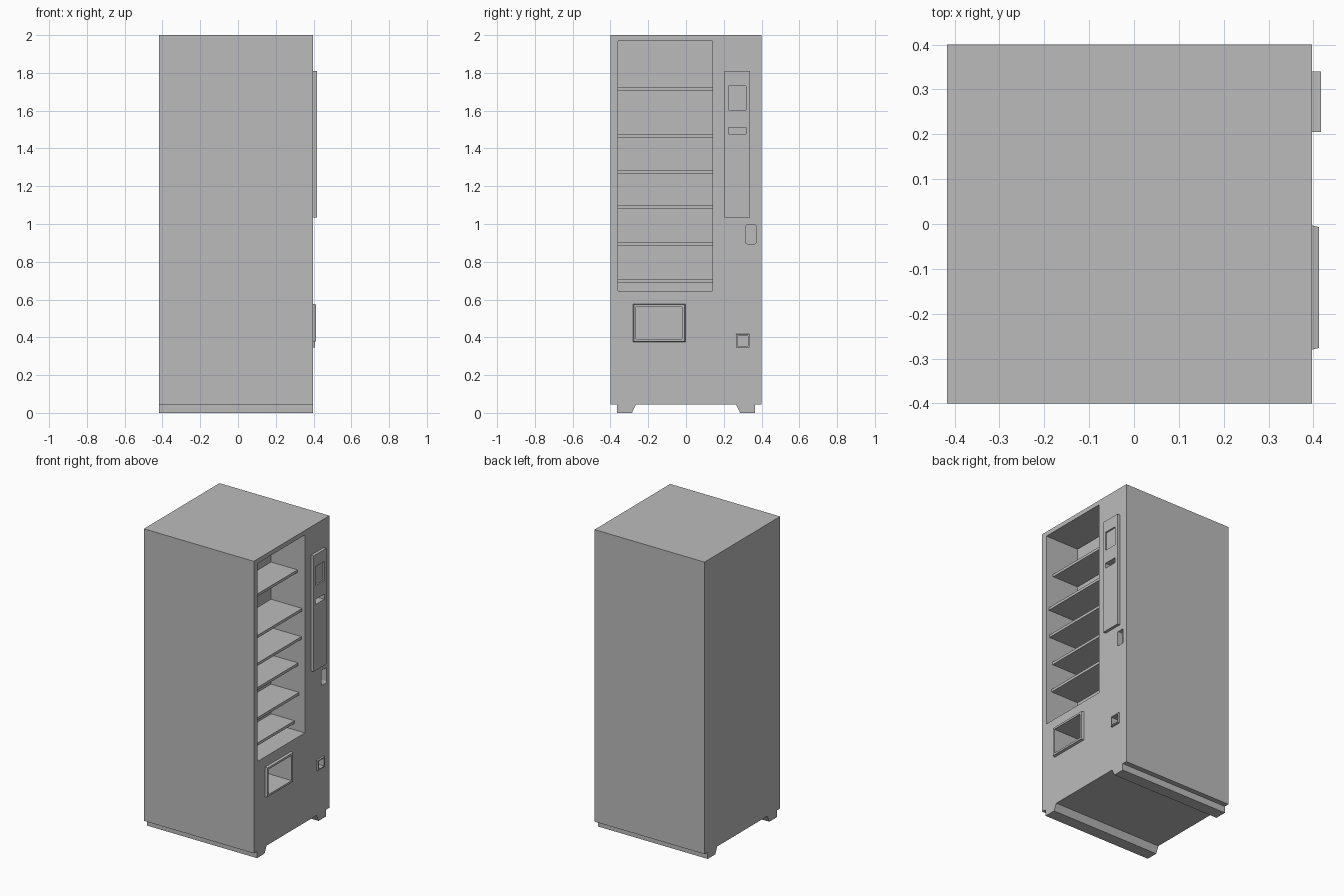
import bpy
import bmesh

cube = bpy.data.objects.get("Cube")
if cube:
    bpy.data.objects.remove(cube, do_unlink=True)

GREY = (0.5, 0.5, 0.5, 1)
grey = bpy.data.materials.new("plain grey")
grey.use_nodes = True
grey.diffuse_color = GREY
grey.node_tree.nodes["Principled BSDF"].inputs["Base Color"].default_value = GREY

BACK, FACE, PROUD = -0.417, 0.397, 0.417


def finish(name, bm):
    bmesh.ops.recalc_face_normals(bm, faces=bm.faces)
    mesh = bpy.data.meshes.new(name)
    bm.to_mesh(mesh)
    bm.free()
    mesh.materials.append(grey)
    obj = bpy.data.objects.new(name, mesh)
    bpy.context.collection.objects.link(obj)
    return obj


def box(name, x, y, z, taper=0, round_corners=0):
    """Box from (low, high) ranges; taper shrinks the +x face."""
    bm = bmesh.new()
    bmesh.ops.create_cube(bm, size=1)
    for v in bm.verts:
        inset = taper if v.co.x > 0 else 0
        sy, sz = (1 if v.co.y > 0 else -1), (1 if v.co.z > 0 else -1)
        v.co = (x[v.co.x > 0], y[sy > 0] - sy * inset, z[sz > 0] - sz * inset)
    if round_corners:
        edges = [e for e in bm.edges if abs(e.verts[0].co.x - e.verts[1].co.x) > 1e-4]
        bmesh.ops.bevel(bm, geom=edges, offset=round_corners, segments=3,
                        profile=0.5, affect='EDGES')
    return finish(name, bm)


def cut(target, cutter):
    mod = target.modifiers.new("cut", 'BOOLEAN')
    mod.operation, mod.solver, mod.object = 'DIFFERENCE', 'EXACT', cutter
    with bpy.context.temp_override(object=target, active_object=target,
                                   selected_objects=[target]):
        bpy.ops.object.modifier_apply(modifier=mod.name)


def recess(targets, depth, y, z, face=FACE, round_corners=0):
    """Sink a rectangular pocket into the machine's face."""
    cutter = box("cutter", (face - depth, 0.5), y, z, round_corners=round_corners)
    for target in targets:
        cut(target, cutter)
    bpy.data.objects.remove(cutter, do_unlink=True)


# Cabinet and the raised parts on its face
cabinet = box("cabinet", (BACK, FACE), (-0.4, 0.4), (0.045, 2))
panel = box("control_panel", (FACE, PROUD), (0.205, 0.34), (1.035, 1.81))
tray_frame = box("pickup_frame", (FACE, 0.413), (-0.28, -0.003), (0.375, 0.577), taper=0.004)
coin_frame = box("coin_return_frame", (FACE, 0.408), (0.264, 0.337), (0.345, 0.417), taper=0.002)

# Pockets: display, pickup, coin return, lock handle, screen, note slot
recess([cabinet], 0.25, (-0.36, 0.14), (0.645, 1.97))
recess([cabinet, tray_frame], 0.25, (-0.265, -0.022), (0.392, 0.56))
recess([cabinet, coin_frame], 0.05, (0.273, 0.328), (0.354, 0.408))
recess([cabinet], 0.04, (0.317, 0.37), (0.895, 0.995), round_corners=0.007)
recess([panel], 0.01, (0.224, 0.318), (1.603, 1.73), face=PROUD)
recess([cabinet, panel], 0.04, (0.224, 0.318), (1.477, 1.512))

# Shelves, pulled out by different amounts (top height, setback from the face)
shelves = [(1.722, 0.055), (1.473, 0.02), (1.283, 0.025),
           (1.1, 0.05), (0.905, 0.042), (0.706, 0.077)]
for i, (top, setback) in enumerate(shelves):
    box(f"shelf_{i + 1}", (FACE - 0.251, FACE - setback), (-0.36, 0.14), (top - 0.018, top))

# Base runners with a sloped inner side
for name, side in (("right_runner", -1), ("left_runner", 1)):
    bm = bmesh.new()
    profile = [(0.366, 0.045), (0.366, 0), (0.286, 0), (0.265, 0.045)]
    base = bm.faces.new([bm.verts.new((BACK, side * y, z)) for y, z in profile])
    ext = bmesh.ops.extrude_face_region(bm, geom=[base])["geom"]
    bmesh.ops.translate(bm, vec=(FACE - BACK, 0, 0),
                        verts=[g for g in ext if isinstance(g, bmesh.types.BMVert)])
    if not any(f.normal.x < 0 and f.calc_center_median().x == BACK for f in bm.faces):
        bmesh.ops.holes_fill(bm, edges=bm.edges)
    finish(name, bm)
